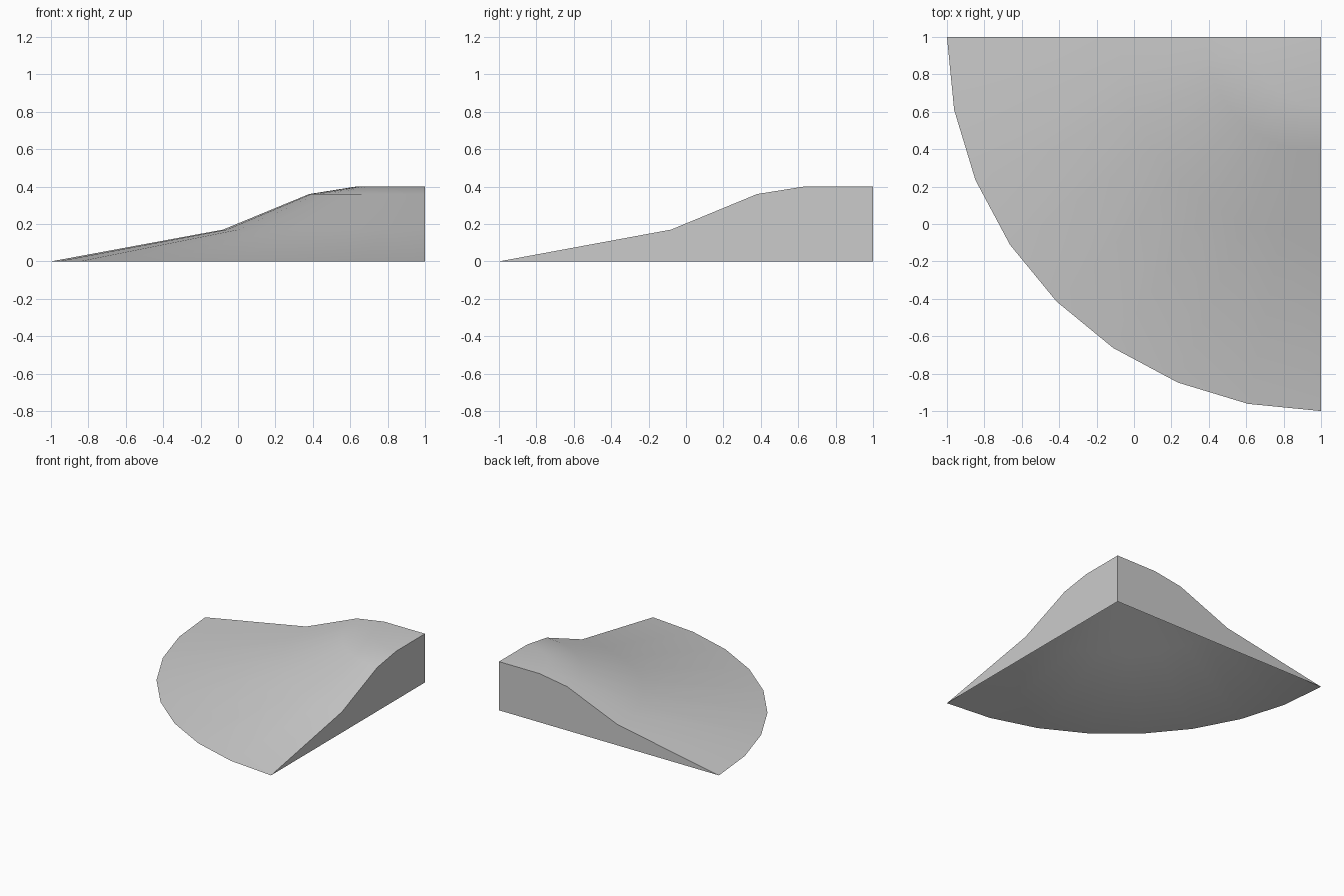
import bpy
import bmesh
from math import radians
from mathutils import Vector

cube = bpy.data.objects.get("Cube")
if cube:
    bpy.data.objects.remove(cube, do_unlink=True)

# One plain grey
grey = bpy.data.materials.new("light_grey")
grey.use_nodes = True
colour = (0.6, 0.6, 0.6, 1)
grey.diffuse_color = colour
grey.node_tree.nodes["Principled BSDF"].inputs["Base Color"].default_value = colour

CORNER = Vector((1, 1, 0))
STEPS = 8
# Slope profile: distance from the corner axis, height
PROFILE = [(0, 0.4), (0.37, 0.4), (0.62, 0.36), (1.08, 0.17), (2, 0)]

bm = bmesh.new()

# Sloped top: the profile swept a quarter turn around the corner
verts = [bm.verts.new(CORNER + Vector((-r, 0, z))) for r, z in PROFILE]
edges = [bm.edges.new(pair) for pair in zip(verts, verts[1:])]
bmesh.ops.spin(bm, geom=verts + edges, cent=CORNER, axis=(0, 0, 1),
               angle=radians(90), steps=STEPS)
bmesh.ops.remove_doubles(bm, verts=bm.verts[:], dist=0.0005)
for face in bm.faces:
    face.normal_update()
    if face.normal.z < 0:
        face.normal_flip()

# Two upright walls under the cut ends of the slope; the underside is open
foot = bm.verts.new(CORNER)
for axis in (0, 1):
    rim = [v for v in bm.verts if v is not foot and abs(v.co[axis] - 1) < 0.001]
    rim.sort(key=lambda v: v.co[1 - axis])
    wall = bm.faces.new(rim + [foot])
    wall.normal_update()
    if wall.normal[axis] < 0:
        wall.normal_flip()

mesh = bpy.data.meshes.new("corner_ramp")
bm.to_mesh(mesh)
bm.free()
mesh.materials.append(grey)
ramp = bpy.data.objects.new("corner_ramp", mesh)
bpy.context.collection.objects.link(ramp)

# Smooth slope, sharp wall edges
bpy.ops.object.select_all(action="DESELECT")
ramp.select_set(True)
bpy.context.view_layer.objects.active = ramp
bpy.ops.object.shade_smooth_by_angle(angle=radians(35))
